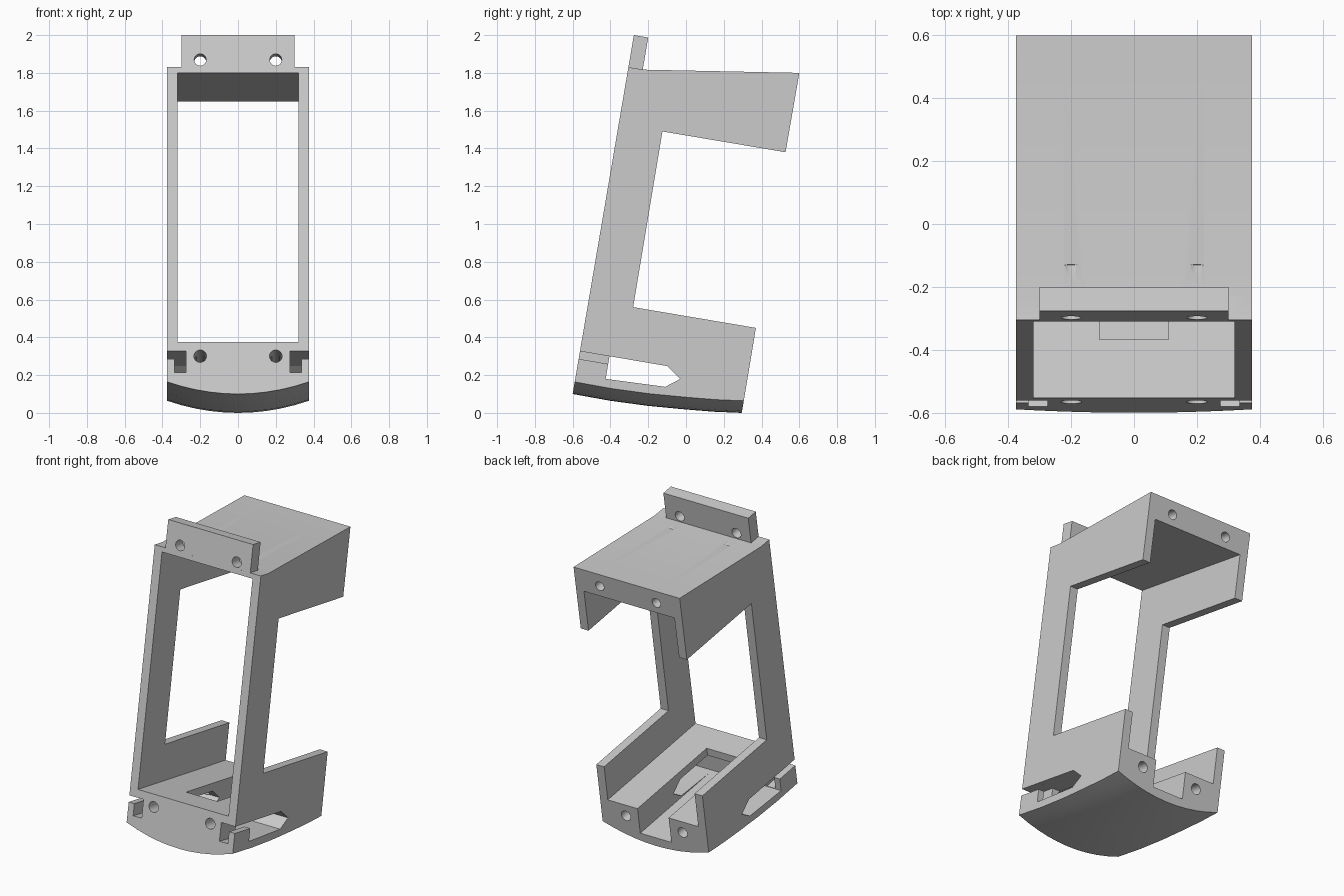
import bpy, bmesh, math
from mathutils import Vector

old = bpy.data.objects.get("Cube")
if old:
    bpy.data.objects.remove(old, do_unlink=True)

TILT = 0.17          # lean of the whole frame
HALF = 0.375         # half width
INNER = 0.32         # half width between the side walls

grey = bpy.data.materials.new("plain grey")
grey.use_nodes = True
grey.diffuse_color = (0.6, 0.6, 0.6, 1)
grey.node_tree.nodes["Principled BSDF"].inputs["Base Color"].default_value = (0.6, 0.6, 0.6, 1)


def make_object(name, bm):
    bmesh.ops.recalc_face_normals(bm, faces=bm.faces)
    mesh = bpy.data.meshes.new(name)
    bm.to_mesh(mesh)
    bm.free()
    mesh.materials.append(grey)
    obj = bpy.data.objects.new(name, mesh)
    bpy.context.collection.objects.link(obj)
    return obj


def loft(name, xs, profile):
    """Join side profiles (y, z) placed at each x; profile is a function of x."""
    bm = bmesh.new()
    rings = [[bm.verts.new((x, y, z)) for y, z in profile(x)] for x in xs]
    n = len(rings[0])
    for a, b in zip(rings, rings[1:]):
        for i in range(n):
            j = (i + 1) % n
            bm.faces.new((a[i], a[j], b[j], b[i]))
    bm.faces.new(rings[0])
    bm.faces.new(rings[-1][::-1])
    return make_object(name, bm)


def prism(name, x0, x1, points):
    return loft(name, (x0, x1), lambda x: points)


def cylinder(name, start, length, radius):
    """Hole cutter running backwards along the tilted axis."""
    axis = Vector((0, 1, -TILT)).normalized()
    mid = Vector(start) + axis * length / 2
    bm = bmesh.new()
    rot = axis.to_track_quat('Z', 'Y').to_matrix().to_4x4()
    rot.translation = mid
    bmesh.ops.create_cone(bm, cap_ends=True, segments=24, radius1=radius,
                          radius2=radius, depth=length, matrix=rot)
    return make_object(name, bm)


def combine(target, other, operation):
    mod = target.modifiers.new(operation.lower(), 'BOOLEAN')
    mod.operation = operation
    mod.solver = 'EXACT'
    mod.object = other
    other.hide_render = True
    bpy.context.view_layer.objects.active = target
    bpy.ops.object.modifier_apply(modifier=mod.name)
    bpy.data.objects.remove(other, do_unlink=True)


def tilted(y, y0, z0):
    return z0 - TILT * (y - y0)


# C-shaped side outline with a belly that bulges in both directions
UPPER = [(-0.305, 1.83), (-0.225, 1.817), (0.6, 1.8), (0.527, 1.38),
         (-0.125, 1.49), (-0.28, 0.56), (0.37, 0.45)]
BELLY = [(0.295, 0.0), (0.15, 0.006), (0.0, 0.018), (-0.2, 0.037),
         (-0.4, 0.064), (-0.6, 0.1)]


def body_profile(x):
    rise = 0.064 * (x / HALF) ** 2
    return UPPER + [(y + TILT * rise, z + rise) for y, z in BELLY]


frame = loft("cradle_frame", [HALF * i / 5 for i in range(-5, 6)], body_profile)

# Front window, hood interior and tray, in one cut between the walls
combine(frame, prism("inner_cut", -INNER, INNER, [
    (-0.9, tilted(-0.9, -0.31, 1.8)), (0.9, tilted(0.9, -0.31, 1.8)),
    (0.9, tilted(0.9, -0.553, 0.375)), (-0.9, tilted(-0.9, -0.553, 0.375))]),
    'DIFFERENCE')

# Central channel open to the back
combine(frame, prism("channel_cut", -0.11, 0.11, [
    (-0.395, 0.176), (0.5, tilted(0.5, -0.395, 0.176)), (0.5, 0.5), (-0.34, 0.5)]),
    'DIFFERENCE')

# Pointed slot passing through the full width
combine(frame, prism("strap_slot_cut", -0.6, 0.6, [
    (-0.425, 0.18), (-0.11, 0.138), (-0.03, 0.18), (-0.1, 0.248), (-0.405, 0.3)]),
    'DIFFERENCE')

# Hooked strap entries at the front corners
for side in (-1, 1):
    def span(a, b):
        return sorted((side * a, side * b))
    combine(frame, prism("hook_cut", *span(0.275, 0.335), [
        (-0.75, 0.247), (-0.4, 0.178), (-0.4, 0.299), (-0.75, 0.3585)]), 'DIFFERENCE')
    combine(frame, prism("slit_cut", *span(0.275, 0.5), [
        (-0.75, 0.317), (-0.4, 0.257), (-0.4, 0.299), (-0.75, 0.3585)]), 'DIFFERENCE')

# Mounting tab on the top front edge
tab = prism("tab", -0.3, 0.3, [
    (-0.3084, 1.81), (-0.276, 2.0), (-0.2, 1.987), (-0.232, 1.8)])
combine(frame, tab, 'UNION')

# Screw holes: tab, hood back, and the long pair through the base
for x in (-0.2, 0.2):
    combine(frame, cylinder("tab_hole", (x, -0.45, 1.895), 0.33, 0.032), 'DIFFERENCE')
    combine(frame, cylinder("hood_hole", (x, 0.4, 1.75), 0.4, 0.03), 'DIFFERENCE')
    combine(frame, cylinder("base_hole", (x, -0.8, 0.34), 1.5, 0.033), 'DIFFERENCE')

# Crisp flat faces, rounded shading inside the holes only
bpy.ops.object.select_all(action='DESELECT')
frame.select_set(True)
bpy.context.view_layer.objects.active = frame
bpy.ops.object.shade_smooth_by_angle(angle=math.radians(20))
